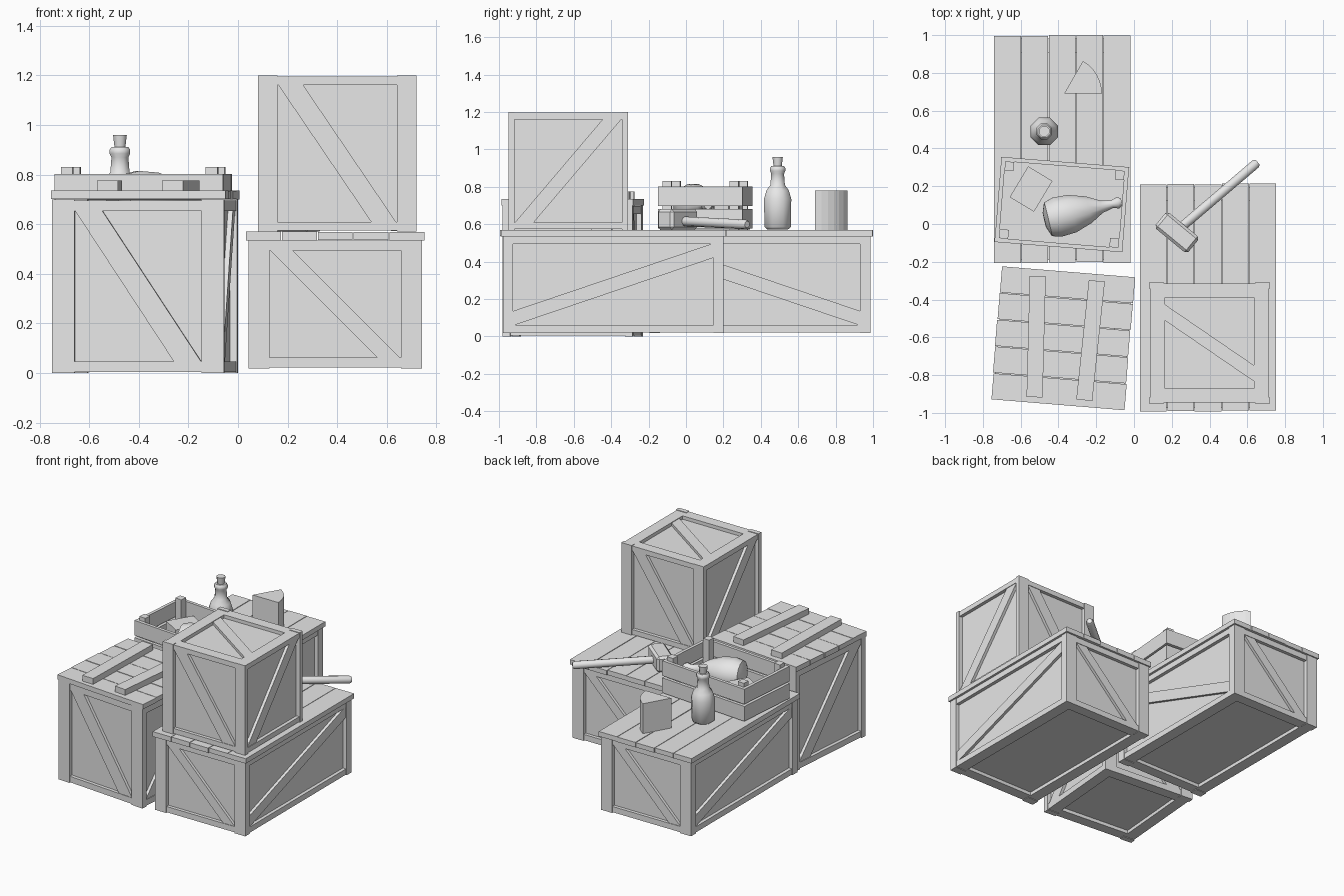
import bpy, bmesh, math, random
from mathutils import Matrix, Vector

random.seed(4)
old = bpy.data.objects.get("Cube")
if old:
    bpy.data.objects.remove(old, do_unlink=True)

grey = bpy.data.materials.new("plain grey")
grey.use_nodes = True
grey.diffuse_color = (0.8, 0.8, 0.8, 1)
grey.node_tree.nodes["Principled BSDF"].inputs["Base Color"].default_value = (0.8, 0.8, 0.8, 1)


def place(x, y, z, deg=0):
    return Matrix.Translation((x, y, z)) @ Matrix.Rotation(math.radians(deg), 4, 'Z')


def finish(name, bm, matrix, smooth=False):
    bmesh.ops.recalc_face_normals(bm, faces=bm.faces)
    mesh = bpy.data.meshes.new(name)
    bm.to_mesh(mesh)
    bm.free()
    mesh.materials.append(grey)
    ob = bpy.data.objects.new(name, mesh)
    bpy.context.collection.objects.link(ob)
    ob.matrix_world = matrix
    if smooth:
        bpy.ops.object.select_all(action='DESELECT')
        ob.select_set(True)
        bpy.context.view_layer.objects.active = ob
        bpy.ops.object.shade_smooth_by_angle(angle=math.radians(50))
    return ob


def box(name, matrix, center, size, bevel=0):
    bm = bmesh.new()
    bmesh.ops.create_cube(bm, size=1)
    bmesh.ops.scale(bm, vec=size, verts=bm.verts)
    bmesh.ops.translate(bm, vec=center, verts=bm.verts)
    if bevel:
        bmesh.ops.bevel(bm, geom=bm.edges[:], offset=bevel, segments=1, affect='EDGES')
    return finish(name, bm, matrix)


def prism(name, matrix, points, depth):
    """Flat polygon in local x, z pushed along local y."""
    bm = bmesh.new()
    face = bm.faces.new([bm.verts.new((u, 0, v)) for u, v in points])
    new = bmesh.ops.extrude_face_region(bm, geom=[face])["geom"]
    bmesh.ops.translate(bm, vec=(0, depth, 0), verts=[g for g in new if isinstance(g, bmesh.types.BMVert)])
    return finish(name, bm, matrix)


def lathe(name, matrix, profile, sides):
    bm = bmesh.new()
    rings = []
    for r, z in profile:
        rings.append([bm.verts.new((r * math.cos(a), r * math.sin(a), z))
                      for a in (2 * math.pi * (i + .5) / sides for i in range(sides))])
    for low, high in zip(rings, rings[1:]):
        for i in range(sides):
            j = (i + 1) % sides
            bm.faces.new((low[i], low[j], high[j], high[i]))
    bm.faces.new(rings[0])
    bm.faces.new(rings[-1])
    return finish(name, bm, matrix, True)


def band(w, h, width, kind):
    """Brace outline: steep ones are cut at top and bottom, shallow ones at the sides."""
    if kind.startswith("steep"):
        pts = [(-w, h), (-w + width, h), (w, -h), (w - width, -h)]
    else:
        pts = [(-w, h), (-w, h - width), (w, -h), (w, -h + width)]
    return [(-u, v) for u, v in pts] if kind.endswith("up") else pts


def crate(name, m, size, post, rail, braces, width):
    sx, sy, sz = size
    px, py = post
    inset = 0.028
    box(name + "_core", m, (0, 0, sz / 2), (sx - 2 * inset, sy - 2 * inset, sz - 2 * inset))
    # corner posts stand slightly proud of the rails
    for x in (-1, 1):
        for y in (-1, 1):
            box(name + "_post", m, (x * (sx - px) / 2, y * (sy - py) / 2, sz / 2), (px, py, sz))
    for s in (-1, 1):
        for z in (rail / 2 + .004, sz - rail / 2 - .004):
            box(name + "_cross_rail", m, (0, s * (sy / 2 - .042), z), (sx - .02, .075, rail))
            box(name + "_side_rail", m, (s * (sx / 2 - .044), 0, z), (.08, sy - .02, rail))
    # one diagonal brace on each upright face
    for turn, kind in enumerate(braces):
        half, deep, p = (sx, sy, px) if turn % 2 == 0 else (sy, sx, py)
        face = m @ Matrix.Rotation(turn * math.pi / 2, 4, 'Z') @ Matrix.Translation((0, -deep / 2 + .008, sz / 2))
        prism(name + "_brace", face, band(half / 2 - p, sz / 2 - rail, width[turn % 2], kind), .03)


def plank_lid(name, m, length, width, z, thick, count=5):
    """Planks running along local y."""
    step = width / count
    for i in range(count):
        jitter = random.uniform(-.004, .004)
        box(name + "_plank", m, ((i + .5) * step - width / 2, jitter, z + thick / 2),
            (step - .004, length - .008, thick - random.uniform(0, .003)))


# two long crates with plank lids, one turned the other way
for name, m in (("right_long_crate", place(.392, -.389, .018)), ("back_long_crate", place(-.38, .396, .018, 180))):
    crate(name, m, (.70, 1.18, .52), (.085, .055), .04,
          ("steep_down", "flat_up", "steep_down", "flat_down"), (.09, .078))
    plank_lid(name + "_lid", m, 1.21, .725, .517, .035)

# cube crate on top of the right one
top = place(.40, -.63, .57)
crate("cube_crate", top, (.64, .64, .63), (.08, .032), .035,
      ("steep_down", "steep_up", "steep_down", "steep_up"), (.1, .1))
prism("cube_crate_top_brace", top @ Matrix.Translation((0, 0, .622)) @ Matrix.Rotation(-math.pi / 2, 4, 'X'),
      band(.245, .21, .085, "flat_down"), .03)

# turned crate with a plank top and two battens
turned = place(-.375, -.605, 0, -4.7)
crate("turned_crate", turned, (.695, .695, .70), (.09, .04), .042,
      ("steep_down", "steep_up", "steep_down", "steep_up"), (.11, .11))
plank_lid("turned_crate_lid", turned @ Matrix.Rotation(math.pi / 2, 4, 'Z'), .715, .71, .70, .036)
box("left_batten", place(-.518, -.597, .755, -1.5), (0, 0, 0), (.085, .64, .042))
box("right_batten", place(-.23, -.617, .755, -6), (0, 0, 0), (.085, .635, .042))

# slatted tray
tray = place(-.382, .103, .57, -4.6)
box("tray_floor", tray, (0, 0, .012), (.65, .43, .02))
for z in (.06, .18):
    for s in (-1, 1):
        box("tray_long_slat", tray, (0, s * .215, z), (.68, .022, .105))
        box("tray_end_slat", tray, (s * .328, 0, z), (.022, .41, .105))
for x in (-1, 1):
    for y in (-1, 1):
        box("tray_post", tray, (x * .293, y * .18, .13), (.048, .048, .26))

# food in the tray
box("food_block", place(-.545, .185, .66, -31), (0, 0, 0), (.15, .19, .14))
axis = Vector((.38, .09, -.01))
ham_turn = axis.to_track_quat('Z', 'Y').to_matrix().to_4x4()
lathe("ham", Matrix.Translation((-.455, .025, .71)) @ ham_turn,
      [(.04, -.02), (.095, 0), (.11, .05), (.105, .13), (.075, .22), (.035, .29), (.022, .35), (.032, .38), (.02, .40)], 12)

# bottle with stopper
lathe("bottle", place(-.476, .49, 0),
      [(.06, .572), (.076, .585), (.079, .735), (.065, .78), (.042, .81), (.037, .87), (.045, .885), (.045, .90), (.036, .912)], 8)
lathe("stopper", place(-.476, .49, 0), [(.023, .905), (.03, .96)], 8)

# cheese wedge, tip at the back left
angles = [math.radians(-a) for a in range(0, 61, 10)]
arc = [(.2 * math.cos(a), -.2 * math.sin(a)) for a in angles]
prism("cheese_wedge", place(-.37, .69, .57) @ Matrix.Rotation(-math.pi / 2, 4, 'X'), [(0, 0)] + arc, -.21)

# mallet lying on the right lid
grip = Vector((.47, .40, -.02))
lathe("mallet_handle", Matrix.Translation((.19, -.068, .618)) @ grip.to_track_quat('Z', 'Y').to_matrix().to_4x4(),
      [(.022, 0), (.026, .02), (.026, .595), (.018, .61)], 10)
box("mallet_head", place(.227, -.045, .625, -39.5), (0, 0, 0), (.225, .11, .11), .015)
